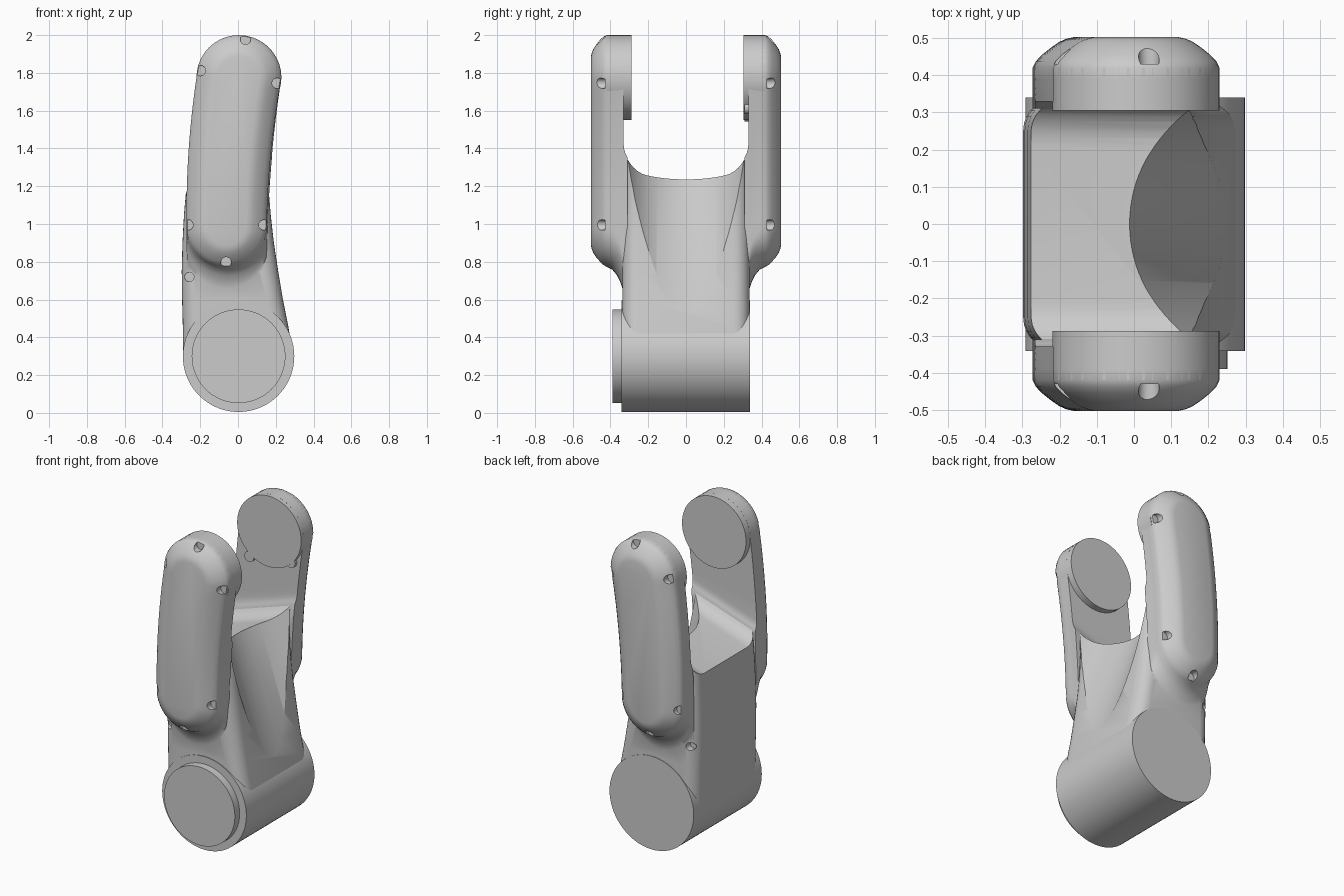
import bpy, bmesh
from math import pi, sin, cos, sqrt
from mathutils import Matrix, Vector

cube = bpy.data.objects.get("Cube")
if cube:
    bpy.data.objects.remove(cube)

grey = bpy.data.materials.new("matte_grey")
grey.use_nodes = True
colour = (0.6, 0.6, 0.6, 1)
grey.diffuse_color = colour
grey.node_tree.nodes["Principled BSDF"].inputs["Base Color"].default_value = colour


def make(name, bm):
    bmesh.ops.recalc_face_normals(bm, faces=bm.faces)
    me = bpy.data.meshes.new(name)
    bm.to_mesh(me)
    bm.free()
    me.materials.append(grey)
    ob = bpy.data.objects.new(name, me)
    bpy.context.collection.objects.link(ob)
    return ob


def loft(name, rings):
    """Skin closed rings of points and cap both ends."""
    bm = bmesh.new()
    rows = [[bm.verts.new(p) for p in r] for r in rings]
    n = len(rows[0])
    for a, b in zip(rows, rows[1:]):
        for i in range(n):
            j = (i + 1) % n
            bm.faces.new((a[i], a[j], b[j], b[i]))
    bm.faces.new(rows[0])
    bm.faces.new(rows[-1])
    return make(name, bm)


def disc(name, x, z, r, y0, y1, n=64):
    """Cylinder along y."""
    def ring(y):
        return [(x + r * cos(2 * pi * i / n), y, z + r * sin(2 * pi * i / n)) for i in range(n)]
    return loft(name, [ring(y0), ring(y1)])


def combine(ob, tool, op):
    mod = ob.modifiers.new(op, 'BOOLEAN')
    mod.object, mod.operation, mod.solver = tool, op, 'EXACT'
    bpy.context.view_layer.objects.active = ob
    bpy.ops.object.modifier_apply(modifier=mod.name)
    bpy.data.objects.remove(tool)


def mix(a, b, t):
    return a + (b - a) * t


# Main body: rounded rectangles stacked along the curved side profile
profile = [(0.3, -.29, .29), (.45, -.292, .268), (.6, -.296, .238), (.75, -.298, .213),
           (.9, -.294, .19), (1.05, -.286, .173), (1.2, -.273, .165), (1.4, -.25, .17)]


def rounded(z, left, right, half=.337, r=.085, steps=7):
    pts = []
    for k, (cx, cy) in enumerate([(right - r, half - r), (left + r, half - r),
                                  (left + r, r - half), (right - r, r - half)]):
        for i in range(steps + 1):
            a = (k + i / steps) * pi / 2
            pts.append((cx + r * cos(a), cy + r * sin(a), z))
    return pts


body = loft("fork_body", [rounded(*p) for p in profile])

# Scoop hollowed into one side by a leaning cylinder
bm = bmesh.new()
lean = Vector((-.225, 0, .6)).normalized()
bmesh.ops.create_cone(bm, cap_ends=True, segments=96, radius1=.345, radius2=.345, depth=2,
                      matrix=Matrix.Translation((.355, 0, 1.24))
                      @ lean.to_track_quat('Z', 'Y').to_matrix().to_4x4())
combine(body, make("scoop_cutter", bm), 'DIFFERENCE')


# Prongs: curved capsule outline stepped outward with a flared root and soft rim
def capsule(y, inset, drop, arc=20, side=12):
    top, low = 1.775, .985
    pts = []
    for i in range(arc + 1):
        a = pi * i / arc
        pts.append((.005 + (.225 - inset) * cos(a), y, top + (.225 - inset) * sin(a)))

    def edge(t, s):
        return (.005 - .065 * (2 * t - t * t) + s * (mix(.225, .212, t) - inset),
                y, mix(top, low - drop, t))
    pts += [edge(i / side, -1) for i in range(1, side)]
    for i in range(arc + 1):
        a = pi + pi * i / arc
        pts.append((-.06 + (.212 - inset) * cos(a), y, low - drop + (.212 - inset) * sin(a)))
    pts += [edge(1 - i / side, 1) for i in range(1, side)]
    return pts


steps = [(.31, 0, .17), (.335, 0, .12), (.348, 0, .08), (.365, 0, .045), (.39, 0, .015),
         (.42, 0, 0), (.437, .008, 0), (.455, .025, 0), (.475, .05, 0), (.49, .072, 0),
         (.498, .09, 0), (.503, .112, 0)]
for s in (-1, 1):
    combine(body, loft("prong", [capsule(s * y, i, d) for y, i, d in steps]), 'UNION')

# Sloping saddle with rounded corners cut between the prongs
half, r = .33, .12
section = [(half, 2.4), (-half, 2.4)]
for k, cy in ((2, r - half), (3, half - r)):
    for i in range(9):
        a = (k + i / 8) * pi / 2
        section.append((cy + r * cos(a), 1.24 + r + r * sin(a)))
combine(body, loft("saddle_cutter", [[(x, y, z + .33 * x) for y, z in section]
                                     for x in (-.6, .6)]), 'DIFFERENCE')

# Screw recesses around the prong rims
spots = [(.04, 1.978), (-.2, 1.812), (.208, 1.745), (-.265, .995), (.138, .995), (-.063, .797)]
for s in (-1, 1):
    for x, z in spots:
        combine(body, disc("recess_cutter", x, z, .028, s * .43, s * .55, 16), 'DIFFERENCE')
    combine(body, disc("recess_cutter", -.258, .72, .025, s * .29, s * .36, 16), 'DIFFERENCE')

# Base joint barrel with its front cap, and the pivot bosses
parts = [body,
         disc("base_barrel", .003, .3, .295, -.342, .34, 72),
         disc("base_cap", .003, .3, .248, -.39, -.33, 72),
         disc("front_pivot_boss", .005, 1.775, .2245, -.42, -.288),
         disc("back_pivot_boss", .005, 1.775, .2245, .305, .42),
         disc("boss_tab_left", .15, 1.615, .033, .31, .36, 20),
         disc("boss_tab_right", -.14, 1.575, .033, .31, .36, 20)]

bpy.ops.object.select_all(action='DESELECT')
for ob in parts:
    ob.select_set(True)
bpy.context.view_layer.objects.active = body
bpy.ops.object.shade_smooth_by_angle(angle=pi / 6)
